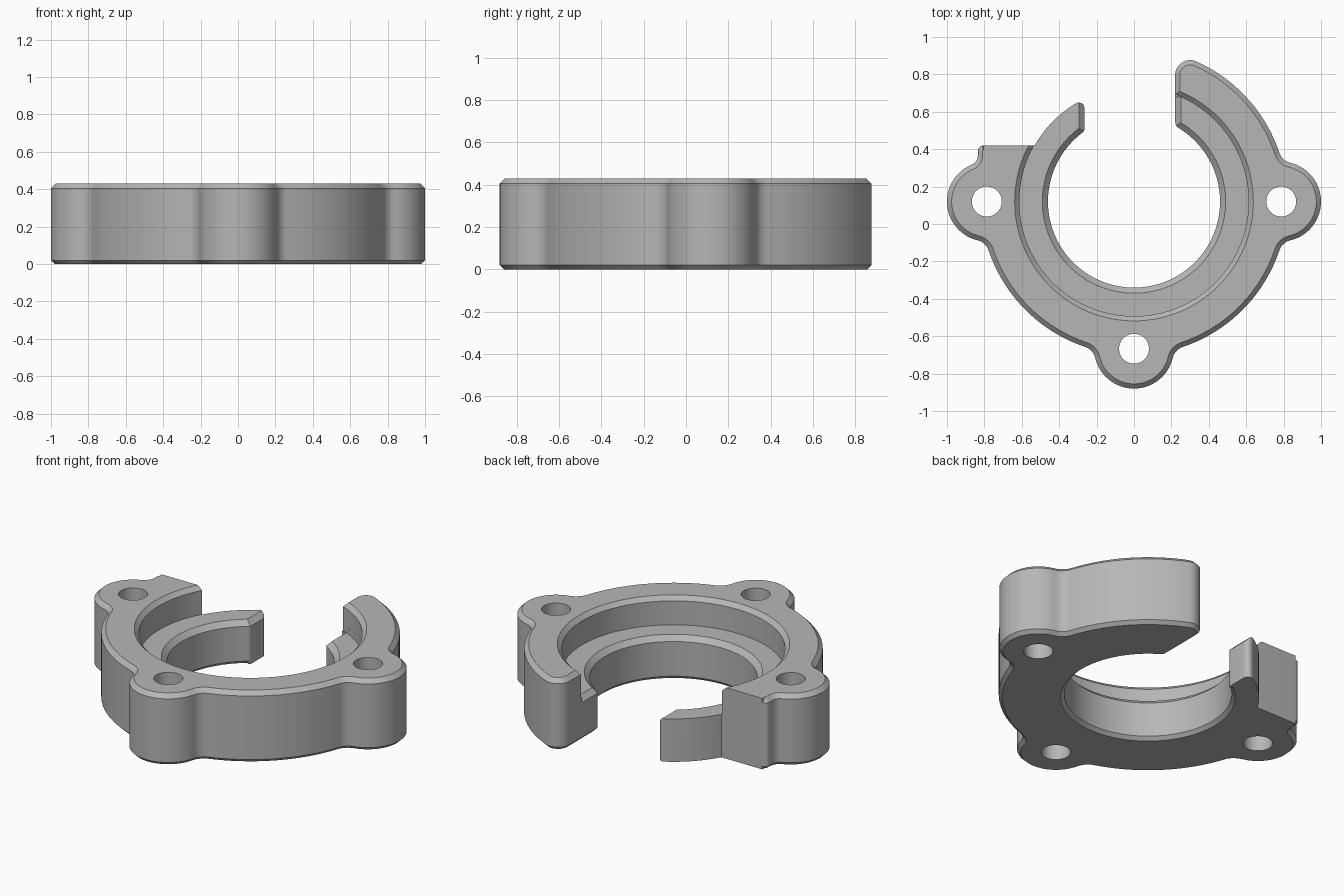
import bpy, bmesh
from math import sin, cos, radians, degrees, atan2, sqrt
from mathutils import Vector

if "Cube" in bpy.data.objects:
    bpy.data.objects.remove(bpy.data.objects["Cube"])

HEIGHT, LEDGE = 0.43, 0.26
CY = 0.12                                  # ring centre is (0, CY)
RING, BORE, RECESS = 0.82, 0.46, 0.613
LOBE, LOBE_DIST, HOLE, FILLET = 0.213, 0.787, 0.08, 0.08

metal = bpy.data.materials.new("grey metal")
metal.use_nodes = True
grey = (0.47, 0.47, 0.47, 1)
metal.diffuse_color = grey
metal.node_tree.nodes["Principled BSDF"].inputs["Base Color"].default_value = grey


def loft(name, loops):
    """Solid skinned through equal-length loops, capped at both ends."""
    bm = bmesh.new()
    rows = [[bm.verts.new(p) for p in loop] for loop in loops]
    n = len(rows[0])
    for a, b in zip(rows, rows[1:]):
        for i in range(n):
            j = (i + 1) % n
            bm.faces.new((a[i], a[j], b[j], b[i]))
    bm.faces.new(rows[0][::-1])
    bm.faces.new(rows[-1])
    bmesh.ops.recalc_face_normals(bm, faces=bm.faces)
    mesh = bpy.data.meshes.new(name)
    bm.to_mesh(mesh)
    bm.free()
    mesh.materials.append(metal)
    obj = bpy.data.objects.new(name, mesh)
    bpy.context.collection.objects.link(obj)
    return obj


def circle(x, y, r, z, n=128):
    return [(x + r * cos(radians(360 * i / n)), y + r * sin(radians(360 * i / n)), z)
            for i in range(n)]


# Outline: each entry is a point and its chamfer weight
outline = []


def arc(x, y, r, a0, a1, weight=1, step=4):
    n = max(3, int(abs(a1 - a0) / step))
    for i in range(n + 1):
        a = radians(a0 + (a1 - a0) * i / n)
        p = Vector((x + r * cos(a), y + r * sin(a)))
        if not outline or (p - outline[-1][0]).length > 0.001:
            outline.append((p, weight))


def polar(r, a):
    return r * cos(radians(a)), CY + r * sin(radians(a))


# Where the fillets touch the ring (alpha) and the lobe (beta)
far, near = RING + FILLET, LOBE + FILLET
ca = (far**2 + LOBE_DIST**2 - near**2) / (2 * far * LOBE_DIST)
alpha = degrees(atan2(sqrt(1 - ca * ca), ca))
beta = degrees(atan2(far * sin(radians(alpha)), far * ca - LOBE_DIST))


def lobe(phi, start=None):
    """Screw lobe blended into the ring; start skips the first fillet."""
    if start is None:
        arc(*polar(far, phi - alpha), FILLET, phi - alpha + 180, phi - beta + 180, step=10)
        start = phi - beta
    arc(*polar(LOBE_DIST, phi), LOBE, start, phi + beta)
    arc(*polar(far, phi + alpha), FILLET, phi + beta + 180, phi + alpha + 180, step=10)


# Square-cut block beside the right-hand lobe
outline.append((Vector((-0.531, 0.42)), 0))
outline.append((Vector((-0.805, 0.42)), 0))
arc(-0.805, 0.39, 0.03, 100, 180, step=15)
f = 0.05
dx = LOBE_DIST - 0.835 - f
dy = sqrt((LOBE + f)**2 - dx**2)
toward = degrees(atan2(-dy, -dx))
arc(-0.835 - f, CY + dy, f, 0, toward, step=10)

# Outer wall with three lobes
lobe(180, start=toward + 180)
arc(0, CY, RING, 180 + alpha, 270 - alpha, step=3)
lobe(270)
arc(0, CY, RING, 270 + alpha, 360 - alpha, step=3)
lobe(360)

# Rounded end of the tall arm, bore, and tip of the low arm
ey = sqrt((RING - 0.08)**2 - 0.3**2)
arc(0, CY, RING, alpha, degrees(atan2(ey, 0.3)), step=3)
arc(0.3, CY + ey, 0.08, degrees(atan2(ey, 0.3)), 180, step=8)
iy = sqrt((BORE + 0.04)**2 - 0.26**2)
inner = degrees(atan2(iy, 0.26))
arc(0.26, CY + iy, 0.04, 180, 180 + inner, step=10)
ty = sqrt((BORE + 0.03)**2 - 0.295**2)
tip = degrees(atan2(ty, -0.295))
arc(0, CY, BORE, inner, tip - 360, step=3)
arc(-0.295, CY + ty, 0.03, tip - 180, 0, 0, step=12)
oy = sqrt(0.58**2 - 0.295**2)
outer = degrees(atan2(oy, -0.295))
arc(-0.295, CY + oy, 0.03, 0, outer, 0, step=12)
arc(0, CY, 0.61, outer, 148, 0, step=3)


def inset(depth, z):
    """Outline moved inwards by depth times each point's weight."""
    pts = []
    n = len(outline)
    for i, (p, w) in enumerate(outline):
        e1 = (p - outline[i - 1][0]).normalized()
        e2 = (outline[(i + 1) % n][0] - p).normalized()
        n1, n2 = Vector((-e1.y, e1.x)), Vector((-e2.y, e2.x))
        q = p + (n1 + n2) * (w * depth / max(0.5, 1 + n1.dot(n2)))
        pts.append((q.x, q.y, z))
    return pts


body = loft("clamp_ring", [inset(0.02, 0), inset(0, 0.02),
                           inset(0, HEIGHT - 0.025), inset(0.025, HEIGHT)])

# Cutters: stepped recess, screw holes and chamfers on the ledge ends
steps = [(0.44, 0.21), (0.49, LEDGE), (RECESS, LEDGE),
         (RECESS, HEIGHT - 0.025), (RECESS + 0.055, HEIGHT + 0.03)]
cutters = [loft("recess_cutter", [circle(0, CY, r, z) for r, z in steps])]
for phi in (0, 180, 270):
    x, y = polar(LOBE_DIST, phi)
    cutters.append(loft("hole_cutter", [circle(x, y, HOLE, z, 48) for z in (-0.1, 0.6)]))
for edge, s, y0, y1 in ((0.22, 1, 0.45, 0.68), (-0.265, -1, 0.45, 0.7)):
    wedge = [(edge - s * 0.02, 0.21), (edge + s * 0.06, 0.29), (edge - s * 0.02, 0.29)]
    cutters.append(loft("edge_cutter", [[(x, y, z) for x, z in wedge] for y in (y0, y1)]))

bpy.ops.object.select_all(action="DESELECT")
bpy.context.view_layer.objects.active = body
body.select_set(True)
for cutter in cutters:
    cutter.hide_render = True
    mod = body.modifiers.new("cut", "BOOLEAN")
    mod.operation, mod.solver, mod.object = "DIFFERENCE", "EXACT", cutter
    bpy.ops.object.modifier_apply(modifier=mod.name)
    bpy.data.objects.remove(cutter)

bpy.ops.object.shade_smooth_by_angle(angle=radians(30))
